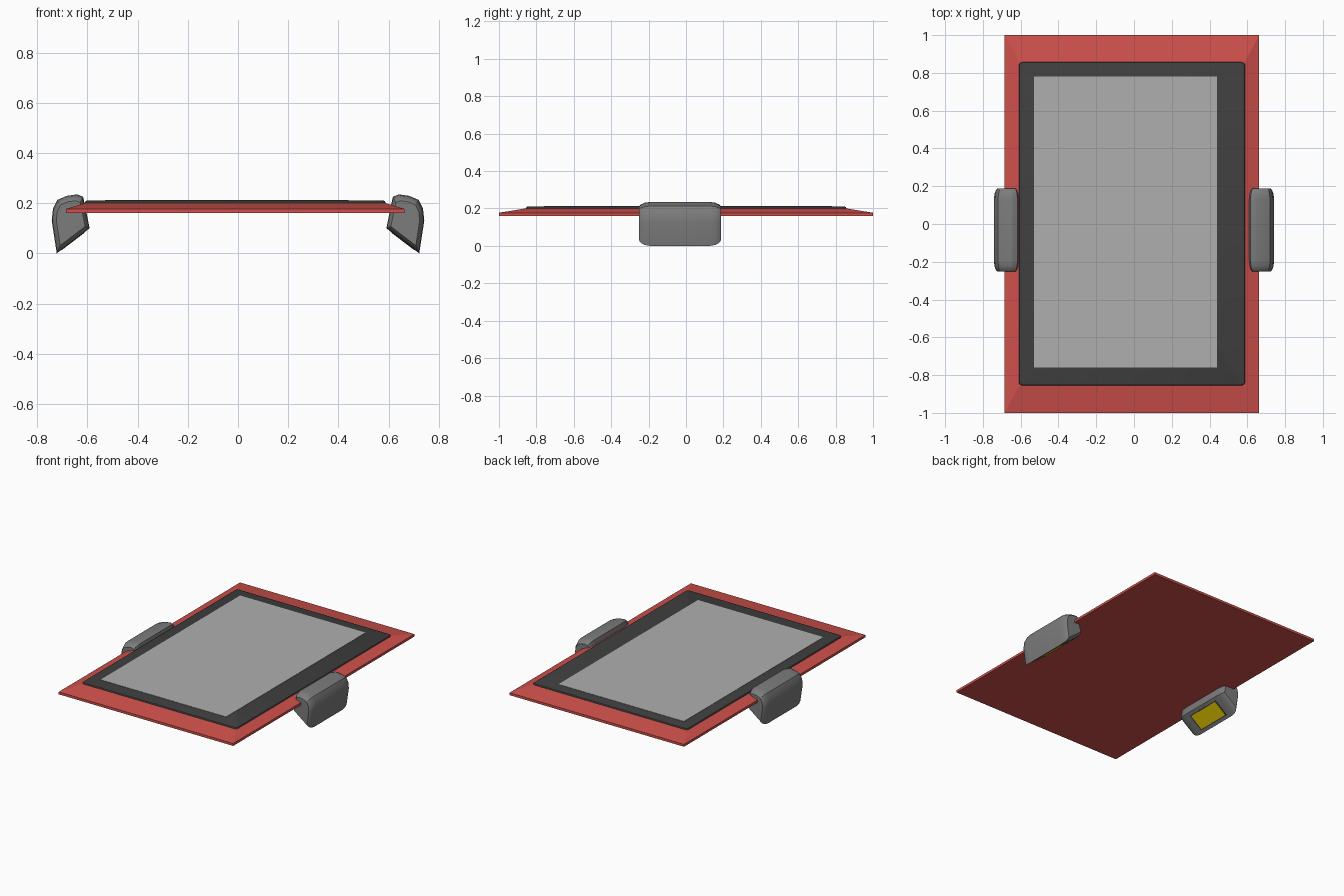
import bpy, bmesh, math
from mathutils import Vector

if "Cube" in bpy.data.objects:
    bpy.data.objects.remove(bpy.data.objects["Cube"])


def material(name, rgb):
    m = bpy.data.materials.new(name)
    m.diffuse_color = (*rgb, 1)
    m.use_nodes = True
    m.node_tree.nodes["Principled BSDF"].inputs["Base Color"].default_value = m.diffuse_color
    return m


RED = material("red", (0.62, 0.08, 0.07))
DARK = material("dark", (0.05, 0.05, 0.05))
GREY = material("grip_grey", (0.2, 0.2, 0.2))
LIGHT = material("screen_grey", (0.43, 0.43, 0.43))
YELLOW = material("yellow", (0.8, 0.6, 0.0))


def loft(name, rings, mat, smooth=None):
    """Join equal-length rings of points into a closed solid."""
    bm = bmesh.new()
    rows = [[bm.verts.new(p) for p in r] for r in rings]
    n = len(rows[0])
    for a, b in zip(rows, rows[1:]):
        for i in range(n):
            j = (i + 1) % n
            bm.faces.new((a[i], a[j], b[j], b[i]))
    bm.faces.new(rows[0])
    bm.faces.new(rows[-1])
    bmesh.ops.recalc_face_normals(bm, faces=bm.faces)
    me = bpy.data.meshes.new(name)
    bm.to_mesh(me)
    bm.free()
    ob = bpy.data.objects.new(name, me)
    bpy.context.collection.objects.link(ob)
    me.materials.append(mat)
    if smooth:
        bpy.context.view_layer.objects.active = ob
        ob.select_set(True)
        bpy.ops.object.shade_smooth_by_angle(angle=math.radians(smooth))
        ob.select_set(False)
    return ob


def rect(x0, x1, y0, y1, z, r=0.0, inset=0.0):
    """Rectangle outline with optional rounded corners."""
    x0, x1, y0, y1 = x0 + inset, x1 - inset, y0 + inset, y1 - inset
    if not r:
        return [(x0, y0, z), (x1, y0, z), (x1, y1, z), (x0, y1, z)]
    pts = []
    for k, (cx, cy) in enumerate([(x1 - r, y1 - r), (x0 + r, y1 - r),
                                  (x0 + r, y0 + r), (x1 - r, y0 + r)]):
        for i in range(5):
            a = math.pi / 2 * (k + i / 4)
            pts.append((cx + r * math.cos(a), cy + r * math.sin(a), z))
    return pts


# Body plate with sloped border
edge = (-0.685, 0.663, -1, 1)
loft("body_plate", [rect(*edge, 0.16), rect(*edge, 0.177),
                    rect(-0.61, 0.588, -0.86, 0.86, 0.2)], RED)

# Dark screen surround with a fine chamfer
bez = (-0.61, 0.588, -0.855, 0.857)
loft("screen_surround", [rect(*bez, 0.19, 0.02), rect(*bez, 0.203, 0.02),
                         rect(*bez, 0.208, 0.018, 0.003),
                         rect(*bez, 0.21, 0.015, 0.008)], DARK, 30)

# Screen
scr = (-0.53, 0.44, -0.76, 0.78)
loft("screen", [rect(*scr, 0.205), rect(*scr, 0.212)], LIGHT)

# Side grips: one xz profile lofted along y with rounded ends
profile = [(0.722, 0.0), (0.742, 0.13), (0.737, 0.178), (0.72, 0.213),
           (0.682, 0.229), (0.642, 0.235), (0.617, 0.226), (0.609, 0.19),
           (0.591, 0.1)]
cx, cz, mid = 0.665, 0.13, -0.032
stations = [(-0.22, 0.76), (-0.21, 0.87), (-0.19, 0.96), (-0.16, 1.0),
            (0.16, 1.0), (0.19, 0.96), (0.21, 0.87), (0.22, 0.76)]

for side, s in (("right", 1), ("left", -1)):
    rings = [[(s * (cx + (x - cx) * k), mid + dy, cz + (z - cz) * k)
              for x, z in profile] for dy, k in stations]
    loft(side + "_grip", rings, GREY, 25)

    # Yellow pad on the slanted underside, in a thin dark frame
    a, b = Vector((0.591, 0, 0.1)), Vector((0.722, 0, 0.0))
    normal = Vector((-(a.z - b.z), 0, -(b.x - a.x))).normalized()
    for part, t0, t1, half, lift, mat in (
            ("_pad_frame", 0.13, 0.87, 0.13, 0.001, DARK),
            ("_pad", 0.17, 0.83, 0.12, 0.002, YELLOW)):
        pad = []
        for off in (-0.006, lift):
            ring = []
            for t, y in ((t0, -half), (t1, -half), (t1, half), (t0, half)):
                p = a.lerp(b, t) + normal * off
                ring.append((s * p.x, mid + y, p.z))
            pad.append(ring)
        loft(side + part, pad, mat)
